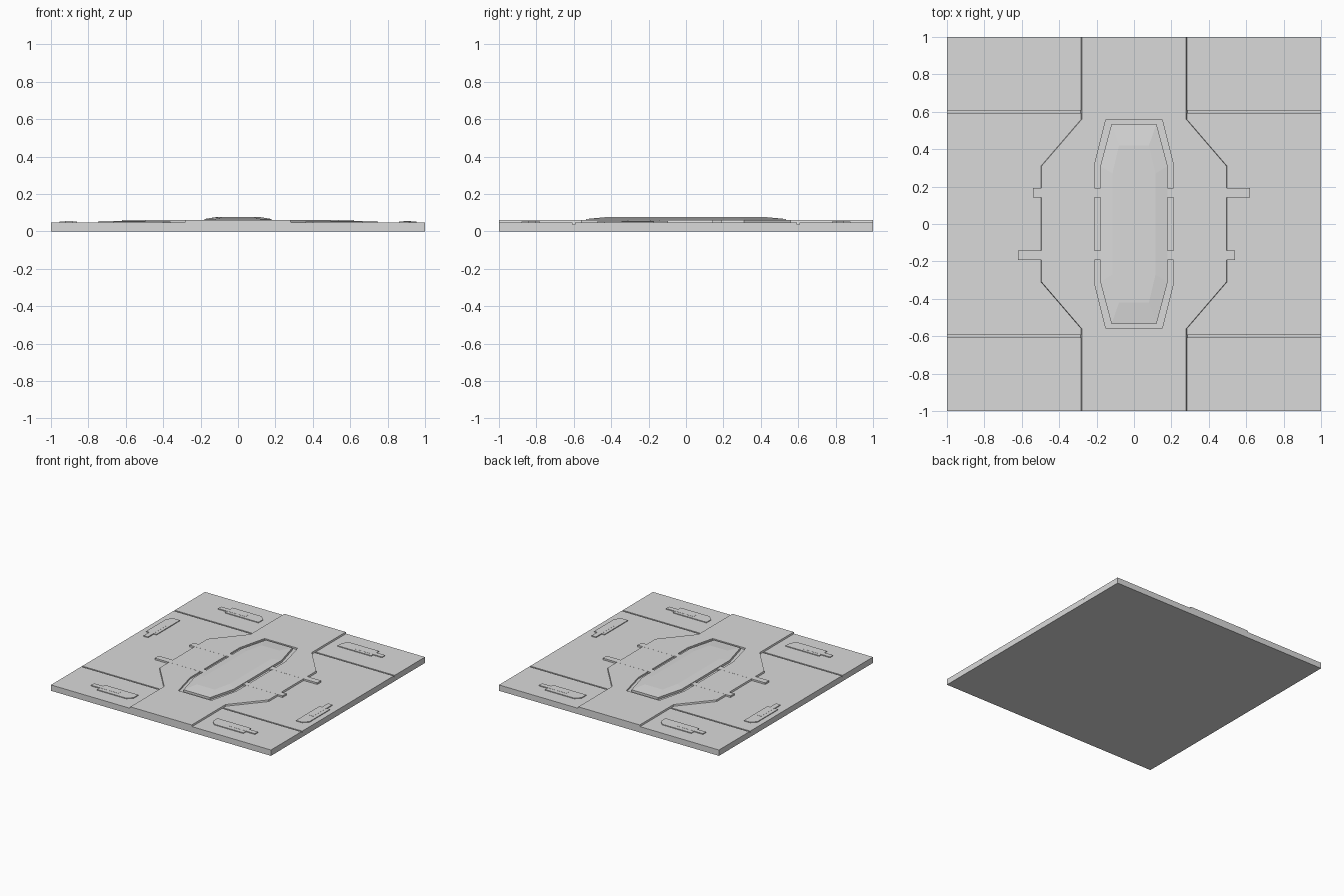
import bpy
import bmesh

if "Cube" in bpy.data.objects:
    bpy.data.objects.remove(bpy.data.objects["Cube"])

GREY = (0.7, 0.7, 0.7, 1)
grey = bpy.data.materials.new("panel grey")
grey.use_nodes = True
grey.diffuse_color = GREY
grey.node_tree.nodes["Principled BSDF"].inputs["Base Color"].default_value = GREY


def loft(name, layers):
    """Stack matching outlines, each (points, height), into a closed solid."""
    bm = bmesh.new()
    rings = [[bm.verts.new((x, y, z)) for x, y in pts] for pts, z in layers]
    bm.faces.new(rings[0][::-1])
    bm.faces.new(rings[-1])
    for low, high in zip(rings, rings[1:]):
        n = len(low)
        for i in range(n):
            j = (i + 1) % n
            bm.faces.new((low[i], low[j], high[j], high[i]))
    bmesh.ops.recalc_face_normals(bm, faces=bm.faces)
    mesh = bpy.data.meshes.new(name)
    bm.to_mesh(mesh)
    bm.free()
    mesh.materials.append(grey)
    obj = bpy.data.objects.new(name, mesh)
    bpy.context.collection.objects.link(obj)
    return obj


def prism(name, pts, z0, z1):
    return loft(name, [(pts, z0), (pts, z1)])


def rect(x0, x1, y0, y1):
    return [(x0, y0), (x1, y0), (x1, y1), (x0, y1)]


def octagon(end_x, end_y, side_x, side_y):
    half = [(end_x, -end_y), (side_x, -side_y), (side_x, side_y), (end_x, end_y)]
    return half + [(-x, -y) for x, y in half]


def flip(pts, sx, sy):
    return [(x * sx, y * sy) for x, y in pts]


DECK = 0.048     # top of the slab
PLATE = 0.061    # top of the raised centre plate
SEAM = 0.006     # half width of the panel seams

# Slab: solid base with three deck panels divided by thin seams
prism("base_slab", rect(-1, 1, -1, 1), 0, 0.038)
prism("middle_deck", rect(-1, 1, -0.6 + SEAM, 0.6 - SEAM), 0.038, DECK)
prism("front_deck", rect(-1, 1, -1, -0.6 - SEAM), 0.038, DECK)
prism("back_deck", rect(-1, 1, 0.6 + SEAM, 1), 0.038, DECK)


# Centre plate: two mirrored halves around the hatch recess
def half_plate(edge):
    outer = [(0.285 - edge, -1), (0.285 - edge, -0.56), (0.5 - edge, -0.31)]
    inner = [(0, 0.56), (0.15, 0.56), (0.21, 0.32)]
    return ([(0, -1)] + outer + flip(outer[::-1], 1, -1) + [(0, 1)]
            + inner + flip(inner[::-1], 1, -1))


for side, sx in (("left", 1), ("right", -1)):
    loft(side + "_centre_plate", [(flip(half_plate(0), sx, 1), DECK - 0.01),
                                  (flip(half_plate(0.006), sx, 1), PLATE)])

# Hatch island with a gently sloped rim
rim = octagon(0.12, 0.535, 0.18, 0.31)
loft("hatch", [(rim, 0.04), (rim, 0.066),
               (octagon(0.08, 0.42, 0.115, 0.27), 0.077)])

# Cross bars bridging the hatch recess
for name, s in (("back_cross_bar", 1), ("front_cross_bar", -1)):
    prism(name, flip(rect(-0.54, 0.62, 0.143, 0.193), s, s), 0.04, PLATE + 0.0005)

# Corner latches: chamfered pad with a thin bar
pad = [(0.36, 0.78), (0.665, 0.78), (0.665, 0.88), (0.4, 0.88), (0.36, 0.84)]
bar = rect(0.495, 0.745, 0.805, 0.845)
for ns, sx in (("left", 1), ("right", -1)):
    for nf, sy in (("back", 1), ("front", -1)):
        prism(f"{nf}_{ns}_latch_pad", flip(pad, sx, sy), 0.04, 0.054)
        prism(f"{nf}_{ns}_latch_bar", flip(bar, sx, sy), 0.04, 0.055)

# Side latches, turned half a circle from one another
pad = [(-0.955, 0.17), (-0.86, 0.17), (-0.86, 0.475), (-0.915, 0.475), (-0.955, 0.435)]
bar = rect(-0.925, -0.885, 0.095, 0.345)
for name, s in (("right", 1), ("left", -1)):
    prism(name + "_side_latch_pad", flip(pad, s, s), 0.04, 0.054)
    prism(name + "_side_latch_bar", flip(bar, s, s), 0.04, 0.055)
